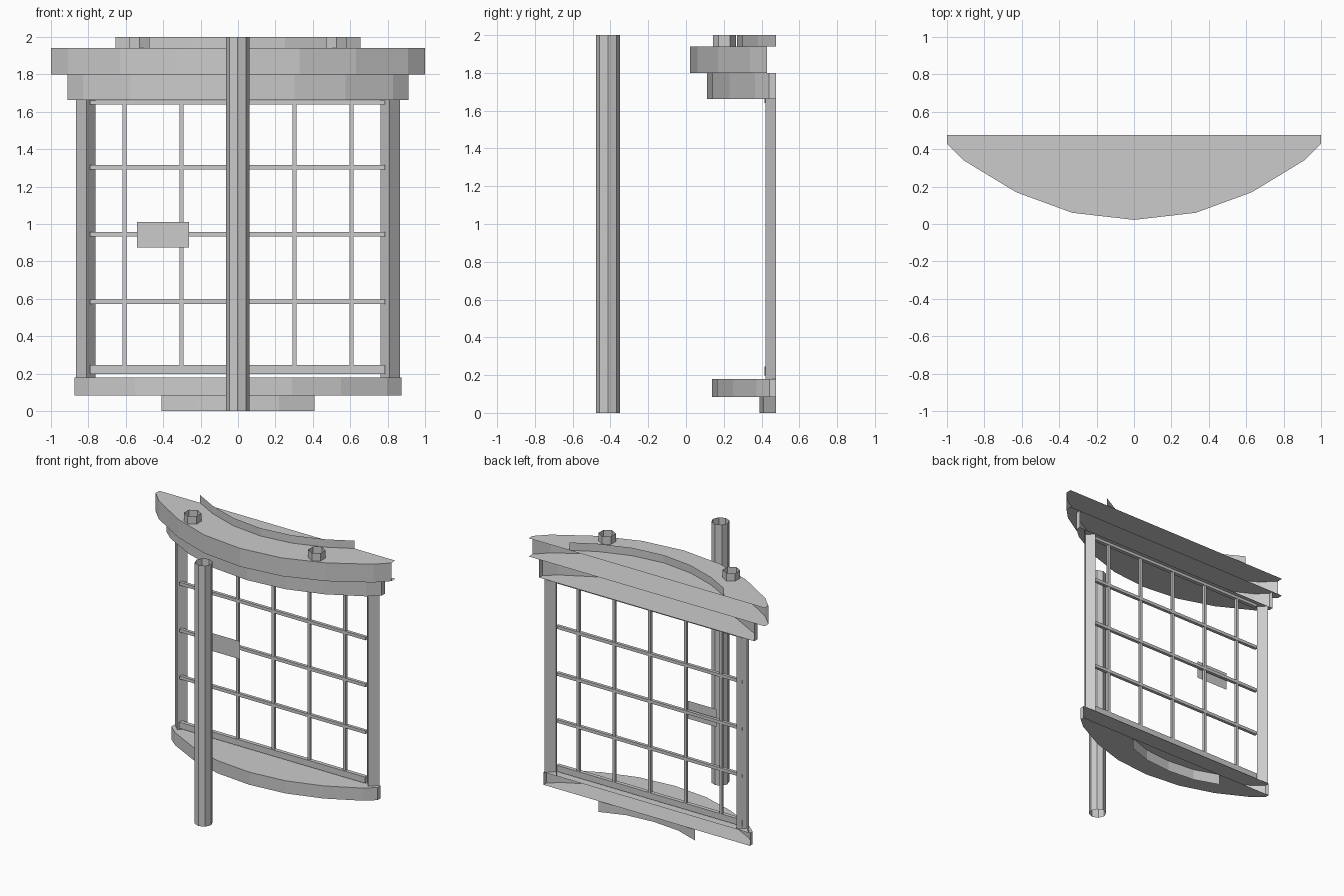
import bpy, bmesh, math

if "Cube" in bpy.data.objects:
    bpy.data.objects.remove(bpy.data.objects["Cube"])

grey = bpy.data.materials.new("light grey")
grey.diffuse_color = (0.6, 0.6, 0.6, 1)
grey.use_nodes = True
grey.node_tree.nodes["Principled BSDF"].inputs["Base Color"].default_value = grey.diffuse_color
BACK = 0.476


def finish(name, bm, recalc=False):
    if recalc:
        bmesh.ops.recalc_face_normals(bm, faces=bm.faces)
    me = bpy.data.meshes.new(name)
    bm.to_mesh(me)
    bm.free()
    me.materials.append(grey)
    ob = bpy.data.objects.new(name, me)
    bpy.context.collection.objects.link(ob)
    return ob


def strip(bm, pts, z0, z1, closed=False):
    """Upright wall following a plan path."""
    lo = [bm.verts.new((x, y, z0)) for x, y in pts]
    hi = [bm.verts.new((x, y, z1)) for x, y in pts]
    n = len(pts)
    for i in range(n if closed else n - 1):
        j = (i + 1) % n
        bm.faces.new((lo[i], lo[j], hi[j], hi[i]))
    return lo, hi


def mirrored(half):
    """Left-to-right path from a half path that starts at x = 0."""
    return [(-x, y) for x, y in reversed(half[1:])] + half


def box(name, x0, x1, y0, y1, z0, z1):
    bm = bmesh.new()
    pts = [(x0, y0), (x1, y0), (x1, y1), (x0, y1)]
    lo, hi = strip(bm, pts, z0, z1, True)
    bm.faces.new(lo[::-1])
    bm.faces.new(hi)
    finish(name, bm)


# bowed slabs: curved front wall, top and bottom plates, open back
BOW = [(0, 0.022), (0.33, 0.06), (0.63, 0.17), (0.91, 0.34), (1, 0.43)]


def slab(name, sx, front_y, z0, z1, end_walls):
    s = (BACK - front_y) / (BACK - BOW[0][1])
    path = mirrored([(x * sx, BACK - (BACK - y) * s) for x, y in BOW])
    path = [(path[0][0], BACK)] + path + [(path[-1][0], BACK)]
    bm = bmesh.new()
    lo, hi = strip(bm, path, z0, z1)
    bm.faces.new(lo[::-1])
    bm.faces.new(hi)
    if not end_walls:
        ends = [f for f in bm.faces if len(f.verts) == 4
                and max(abs(v.co.x - f.verts[0].co.x) for v in f.verts) < 1e-5]
        bmesh.ops.delete(bm, geom=ends, context='FACES_ONLY')
    finish(name, bm)


slab("roof_slab", 1.0, 0.022, 1.80, 1.94, False)
slab("upper_cornice", 0.912, 0.11, 1.662, 1.80, True)
slab("window_sill", 0.875, 0.137, 0.083, 0.18, True)

# thin curved bands above the roof and under the sill
for name, half, z0, z1 in (
        ("top_band", [(0, 0.27), (0.25, 0.30), (0.48, 0.38), (0.655, BACK)], 1.94, 2.0),
        ("bottom_band", [(0, 0.39), (0.22, 0.41), (0.41, BACK)], 0, 0.083)):
    bm = bmesh.new()
    strip(bm, mirrored(half), z0, z1)
    finish(name, bm)


# open tubes: front pole and roof nuts
def tube(name, cx, cy, r, sides, turn, z0, z1):
    bm = bmesh.new()
    strip(bm, [(cx + r * math.cos(turn + math.tau * i / sides),
                cy + r * math.sin(turn + math.tau * i / sides))
               for i in range(sides)], z0, z1, True)
    finish(name, bm)


tube("front_pole", -0.002, -0.413, 0.063, 8, 0, 0, 2.0)
for side, label in ((-1, "left"), (1, "right")):
    tube(label + "_roof_nut", side * 0.527, 0.203, 0.061, 6, math.pi / 2, 1.94, 2.0)
    # V-shaped side posts, open at the back
    bm = bmesh.new()
    pts = [(side * 0.866, BACK), (side * 0.81, 0.42), (side * 0.763, BACK)]
    strip(bm, pts if side < 0 else pts[::-1], 0.18, 1.662)
    finish(label + "_post", bm)

# window grille
box("top_rail", -0.79, 0.787, 0.416, 0.446, 1.64, 1.661)
box("bottom_rail", -0.79, 0.787, 0.416, 0.446, 0.198, 0.246)
for i, z in enumerate((0.585, 0.945, 1.304)):
    box(f"cross_rail_{i + 1}", -0.79, 0.787, 0.422, 0.446, z - 0.012, z + 0.012)
for i in range(5):
    x = (i - 2) * 0.303
    box(f"upright_bar_{i + 1}", x - 0.011, x + 0.011, 0.424, 0.444, 0.246, 1.641)

# small hanging plate
bm = bmesh.new()
strip(bm, [(-0.54, 0.40), (-0.263, 0.40)], 0.875, 1.012)
finish("small_plate", bm)
